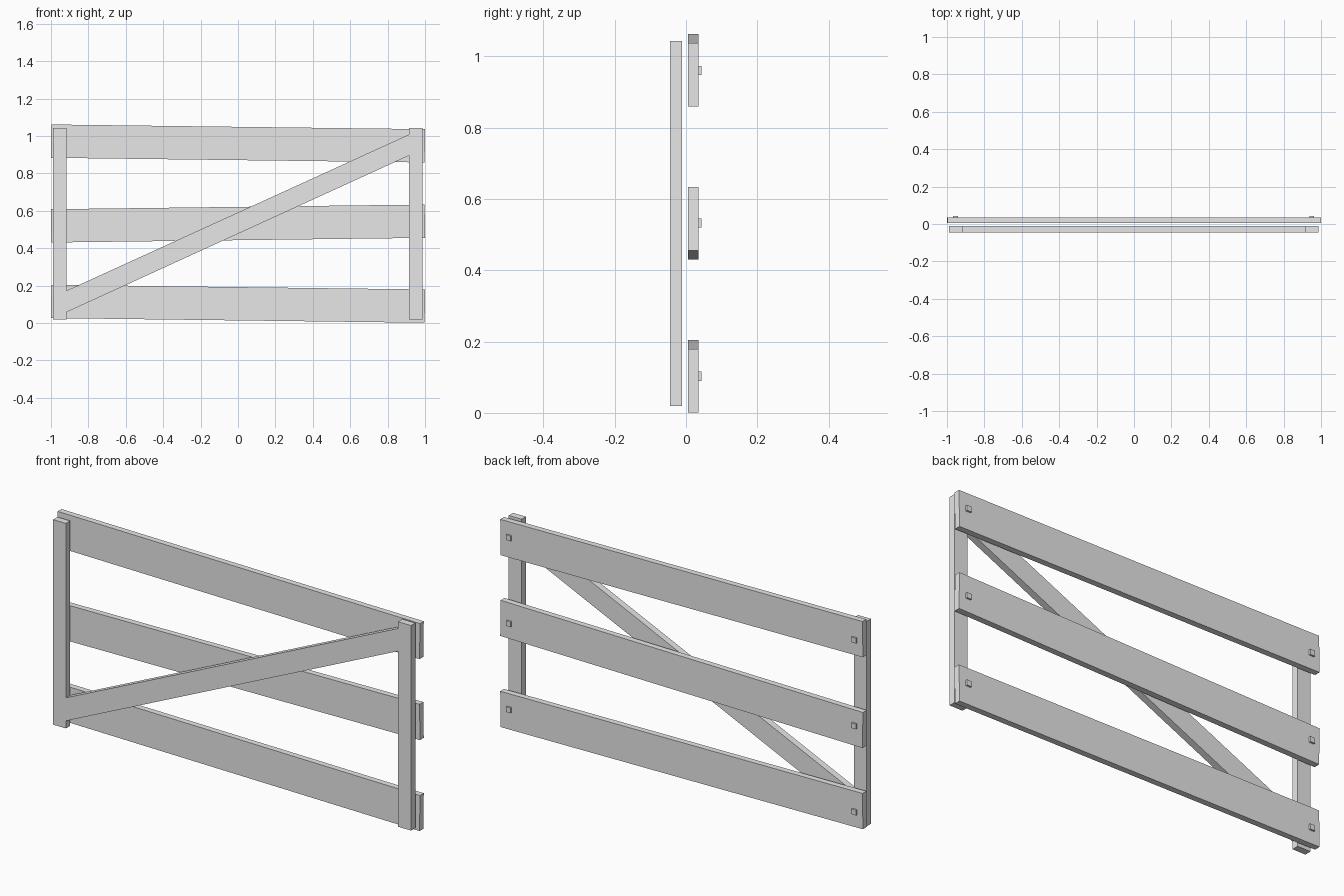
import bpy
import bmesh
import math
from mathutils import Matrix, Vector

cube = bpy.data.objects.get("Cube")
if cube:
    bpy.data.objects.remove(cube, do_unlink=True)

COLOUR = (0.8, 0.8, 0.8, 1)
grey = bpy.data.materials.new("pale_grey")
grey.use_nodes = True
grey.diffuse_color = COLOUR
grey.node_tree.nodes["Principled BSDF"].inputs["Base Color"].default_value = COLOUR


def add_object(name, bm):
    bmesh.ops.recalc_face_normals(bm, faces=bm.faces)
    mesh = bpy.data.meshes.new(name)
    bm.to_mesh(mesh)
    bm.free()
    mesh.materials.append(grey)
    obj = bpy.data.objects.new(name, mesh)
    bpy.context.collection.objects.link(obj)


def box(name, centre, size, tilt=0):
    bm = bmesh.new()
    bmesh.ops.create_cube(bm, size=1)
    bm.transform(Matrix.Translation(centre) @ Matrix.Rotation(tilt, 4, "Y")
                 @ Matrix.Diagonal((*size, 1)))
    add_object(name, bm)


def slab(name, outline, y_front, y_back):
    """Extrude an x-z outline from front to back."""
    bm = bmesh.new()
    face = bm.faces.new([bm.verts.new((x, y_front, z)) for x, z in outline])
    new = bmesh.ops.extrude_face_region(bm, geom=[face])["geom"]
    bmesh.ops.translate(bm, vec=Vector((0, y_back - y_front, 0)),
                        verts=[v for v in new if isinstance(v, bmesh.types.BMVert)])
    add_object(name, bm)


# Three slightly crooked rails, each with a square peg at both ends
TILT = math.atan(0.0125)
for name, z, tilt in (("top", 0.96, TILT), ("middle", 0.532, -TILT), ("bottom", 0.103, TILT)):
    box(name + "_rail", (0, 0.02, z), (1.998, 0.03, 0.178), tilt)
    for side, x in (("left", 0.95), ("right", -0.955)):
        box(f"{name}_{side}_peg", (x, 0.036, z), (0.026, 0.016, 0.026))

# Upright posts on the front
for side, x in (("left", 0.95), ("right", -0.953)):
    box(side + "_post", (x, -0.028, 0.531), (0.071, 0.034, 1.022))

# Diagonal brace, cut flush against the posts
slab("diagonal_brace", [(-0.917, 0.058), (0.914, 0.895), (0.914, 1.008), (-0.917, 0.173)],
     -0.045, -0.011)
